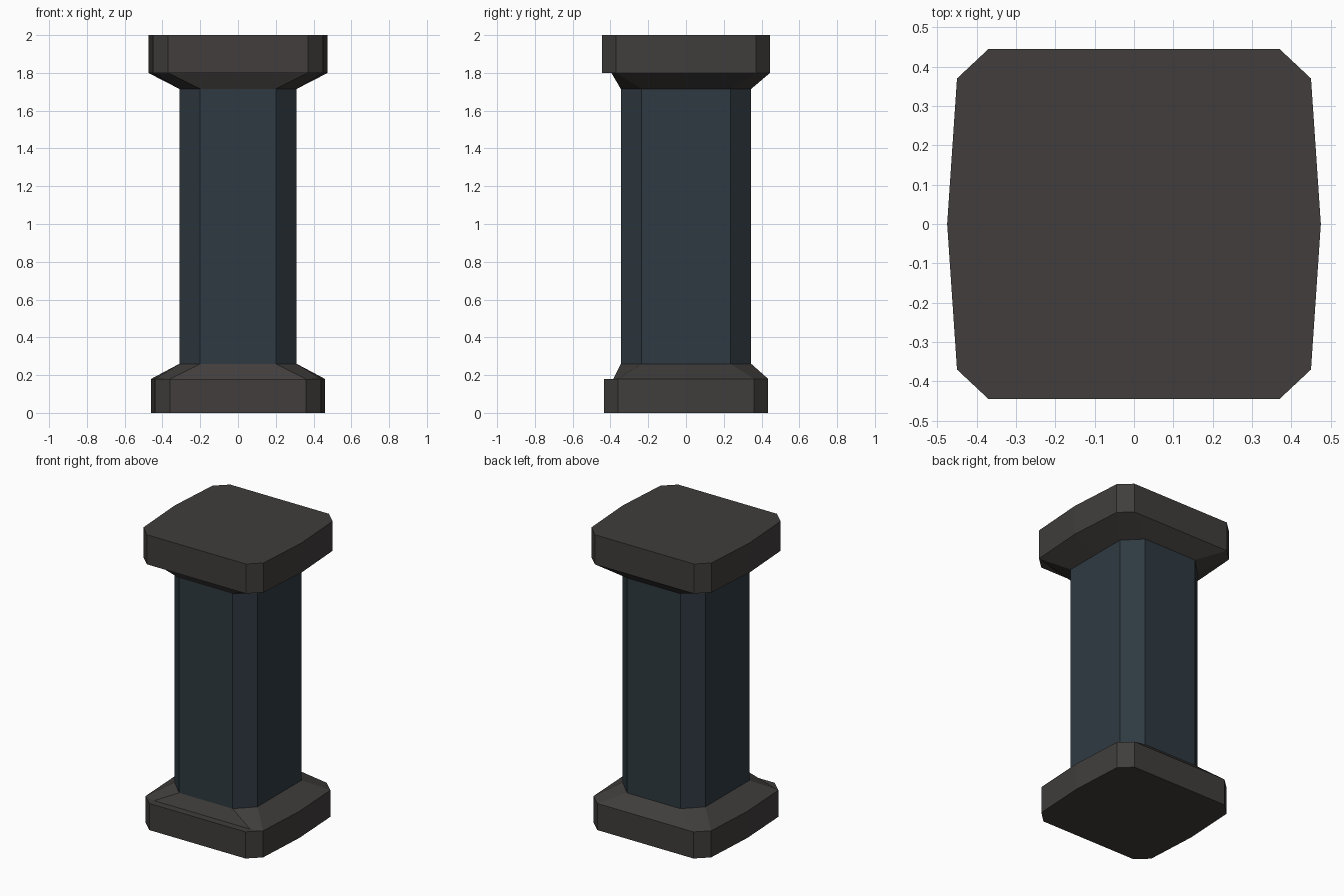
import bpy
import bmesh

if "Cube" in bpy.data.objects:
    bpy.data.objects.remove(bpy.data.objects["Cube"])


def material(name, rgb):
    m = bpy.data.materials.new(name)
    m.diffuse_color = (*rgb, 1)
    m.use_nodes = True
    m.node_tree.nodes["Principled BSDF"].inputs["Base Color"].default_value = m.diffuse_color
    return m


STONE = material("dark_stone", (0.052, 0.048, 0.045))
SLATE = material("blue_slate", (0.028, 0.042, 0.053))


def outline(front_x, front_y, side_x, side_y, mid_x, z, lip=0.0):
    """Ten-sided chamfered block outline; lip pulls the front edge inward."""
    half = [(front_x, -front_y + lip), (side_x, -side_y), (mid_x, 0),
            (side_x, side_y), (front_x, front_y)]
    pts = half + [(-x, y) for x, y in reversed(half)]
    return [(x, y, z) for x, y in pts]


def loft(name, lower, upper, mat):
    """Closed solid between two ten-point outlines."""
    bm = bmesh.new()
    a = [bm.verts.new(p) for p in lower]
    b = [bm.verts.new(p) for p in upper]
    n = len(a)
    for i in range(n):
        j = (i + 1) % n
        bm.faces.new((a[i], a[j], b[j], b[i]))
    bm.faces.new(list(reversed(a)))
    bm.faces.new(b)
    bmesh.ops.recalc_face_normals(bm, faces=bm.faces)
    mesh = bpy.data.meshes.new(name)
    bm.to_mesh(mesh)
    bm.free()
    mesh.materials.append(mat)
    bpy.context.collection.objects.link(bpy.data.objects.new(name, mesh))


BASE = (0.36, 0.435, 0.44, 0.36, 0.46)
SHAFT = (0.20, 0.345, 0.31, 0.235, 0.31)
CAP = (0.37, 0.445, 0.45, 0.37, 0.475)

# plinth and its sloped shoulder
loft("base_block", outline(*BASE, 0), outline(*BASE, 0.18), STONE)
loft("base_shoulder", outline(*BASE, 0.18, 0.05), outline(*SHAFT, 0.26), STONE)
# octagonal shaft
loft("shaft", outline(*SHAFT, 0.26), outline(*SHAFT, 1.715), SLATE)
# flared neck and cap
loft("cap_neck", outline(*SHAFT, 1.715), outline(*CAP, 1.80, 0.05), STONE)
loft("cap_block", outline(*CAP, 1.80), outline(*CAP, 2.0), STONE)
